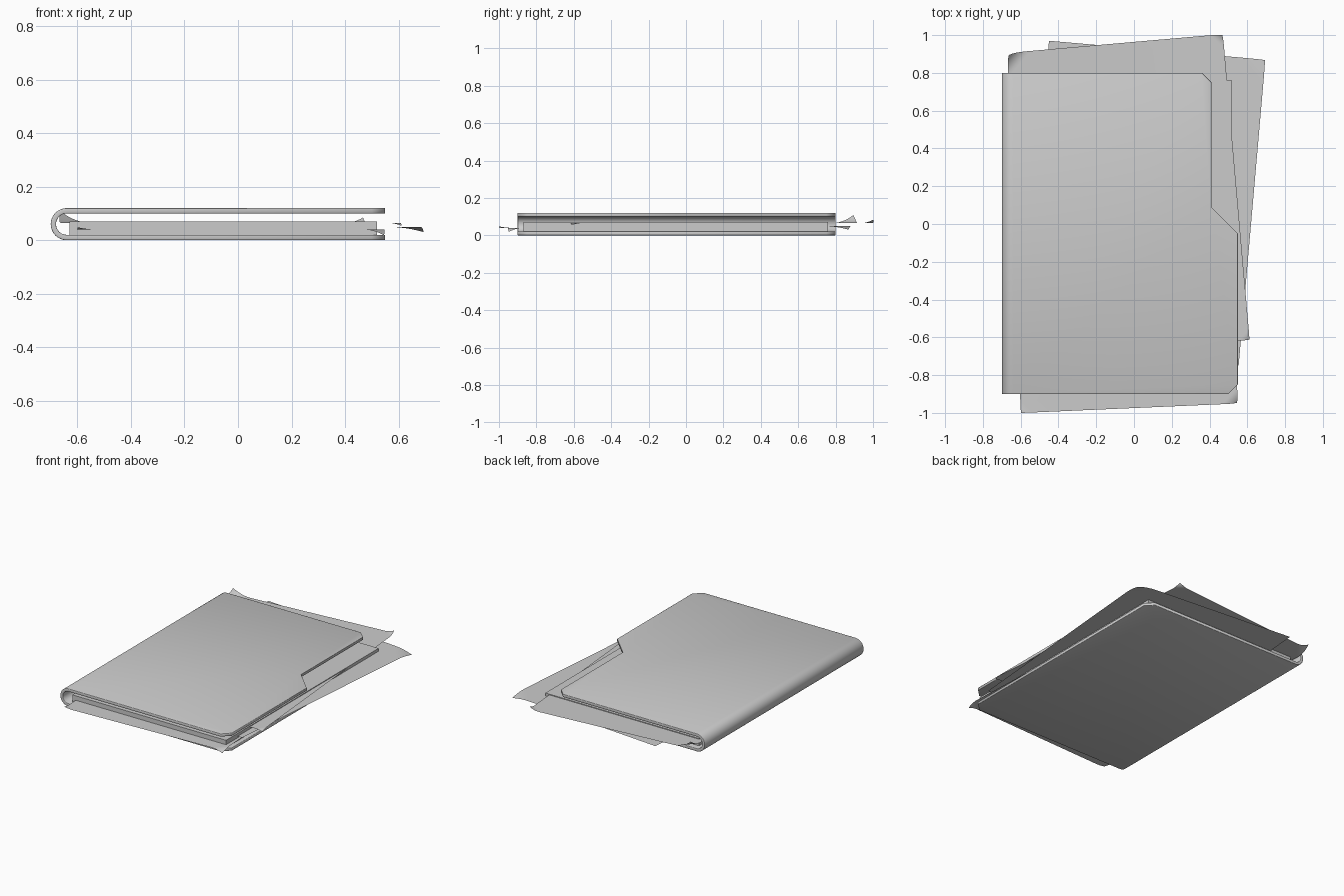
import bpy, bmesh, math
from mathutils import Vector, Matrix

if "Cube" in bpy.data.objects:
    bpy.data.objects.remove(bpy.data.objects["Cube"])


def finish(bm, name):
    bmesh.ops.recalc_face_normals(bm, faces=bm.faces[:])
    me = bpy.data.meshes.new(name)
    bm.to_mesh(me)
    bm.free()
    ob = bpy.data.objects.new(name, me)
    bpy.context.collection.objects.link(ob)
    bpy.ops.object.select_all(action='DESELECT')
    ob.select_set(True)
    bpy.context.view_layer.objects.active = ob
    return ob


# Folder: two covers joined by a half-round spine, as a solidified mid-surface
Y0, Y1, XS, R, ZC = -0.9, 0.8, -0.64, 0.05, 0.06
N = 16
bm = bmesh.new()
rows = []
for i in range(N + 1):
    a = math.pi * (0.5 + i / N)
    x, z = XS + R * math.cos(a), ZC + R * math.sin(a)
    rows.append((bm.verts.new((x, Y0, z)), bm.verts.new((x, Y1, z))))
for (a, b), (c, d) in zip(rows, rows[1:]):
    bm.faces.new((a, b, d, c))


def cover(row, outline, z):
    pts = [bm.verts.new((x, y, z)) for x, y in outline]
    bm.faces.new([row[1], row[0]] + pts)


front = [(0.50, Y0), (0.55, Y0 + 0.05)]
cover(rows[0], front + [(0.55, -0.05), (0.41, 0.09), (0.41, 0.75), (0.36, Y1)], ZC + R)
cover(rows[-1], front + [(0.55, Y1 - 0.05), (0.50, Y1)], ZC - R)
folder = finish(bm, "folder")
sol = folder.modifiers.new("thickness", 'SOLIDIFY')
sol.thickness, sol.offset = 0.02, 0
bev = folder.modifiers.new("soft_edges", 'BEVEL')
bev.width, bev.segments = 0.003, 2
bev.limit_method, bev.angle_limit = 'ANGLE', math.radians(60)
bpy.ops.object.shade_smooth_by_angle(angle=math.radians(35))

# Stack of paper inside
bm = bmesh.new()
bmesh.ops.create_cube(bm, size=1, matrix=Matrix.Translation((-0.055, -0.055, 0.045))
                      @ Matrix.Diagonal((1.15, 1.63, 0.05, 1)))
finish(bm, "paper_stack")

# Loose sheets with curled corners
W, H = 1.15, 1.625


def sheet(name, top_left, deg, z, curls):
    """curls: (x side, y side, curl depth, radius, up or down)"""
    bm = bmesh.new()
    bm.faces.new([bm.verts.new(p) for p in ((0, 0, 0), (0, -H, 0), (W, -H, 0), (W, 0, 0))])
    for sx, sy, depth, r, up in curls:
        n = Vector((sx, sy, 0)).normalized()
        tip = Vector((W if sx > 0 else 0, 0 if sy > 0 else -H, 0))
        base = tip - n * depth
        for k in range(6):
            bmesh.ops.bisect_plane(bm, geom=bm.verts[:] + bm.edges[:] + bm.faces[:],
                                   plane_co=base + n * depth * k / 6, plane_no=n)
        for v in bm.verts:
            d = (v.co - base).dot(n)
            if d > 1e-5:
                v.co += n * (r * math.sin(d / r) - d)
                v.co.z += up * r * (1 - math.cos(d / r))
    bm.transform(Matrix.Translation((*top_left, z)) @ Matrix.Rotation(math.radians(deg), 4, 'Z'))
    finish(bm, name)
    bpy.ops.object.shade_smooth_by_angle(angle=math.radians(35))


sheet("loose_sheet_upper", (-0.675, 0.905), 5, 0.065,
      [(-1, 1, 0.09, 0.085, 1), (1, 1, 0.05, 0.06, 1), (1, -1, 0.04, 0.07, -1)])
sheet("loose_sheet_middle", (-0.45, 0.97), -5, 0.05, [(1, 1, 0.1, 0.25, -1)])
sheet("loose_sheet_lower", (-0.67, 0.623), 2.5, 0.04,
      [(1, -1, 0.06, 0.08, -1), (-1, -1, 0.05, 0.15, 1)])
